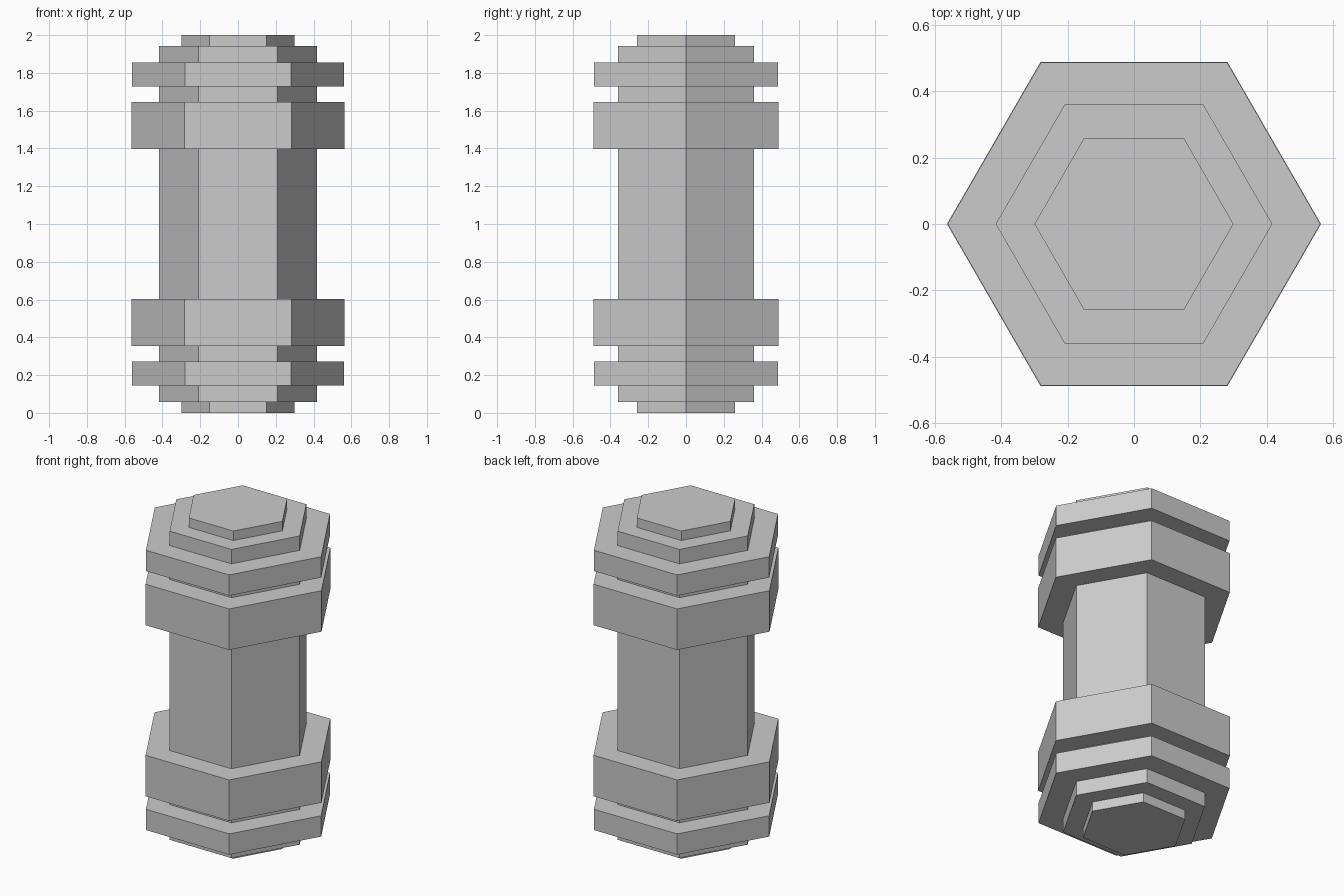
import bpy

if "Cube" in bpy.data.objects:
    bpy.data.objects.remove(bpy.data.objects["Cube"])


def hex_prism(name, radius, z0, z1):
    """Solid flat-shaded hexagonal prism with corners on the x axis."""
    bpy.ops.mesh.primitive_cylinder_add(
        vertices=6, radius=radius, depth=z1 - z0, location=(0, 0, (z0 + z1) / 2),
        rotation=(0, 0, 0.5235987756))
    obj = bpy.context.object
    obj.name = name
    bpy.ops.object.transform_apply(location=False, rotation=True, scale=False)
    return obj


# Central shaft running through all the collars
hex_prism("shaft", 0.417, 0.058, 1.942)

# End parts, mirrored about mid-height: name, radius, bottom, top
END_PARTS = [
    ("end_cap", 0.30, 0.0, 0.10),
    ("thin_collar", 0.562, 0.146, 0.273),
    ("thick_collar", 0.564, 0.353, 0.603),
]
for name, radius, z0, z1 in END_PARTS:
    hex_prism("lower_" + name, radius, z0, z1)
    hex_prism("upper_" + name, radius, 2 - z1, 2 - z0)
